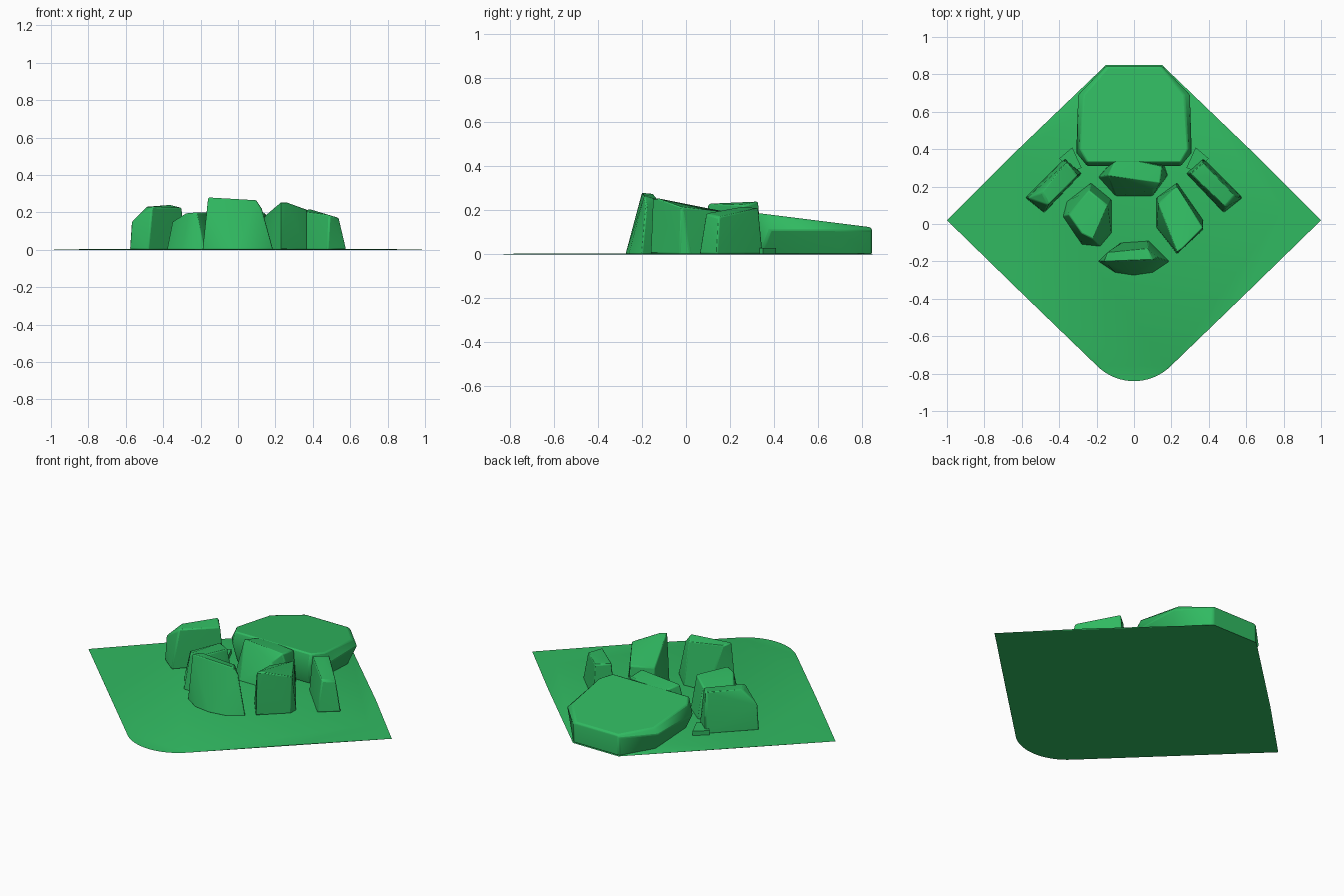
import bpy
import bmesh
from math import radians, sin, cos

cube = bpy.data.objects.get("Cube")
if cube:
    bpy.data.objects.remove(cube, do_unlink=True)

green = bpy.data.materials.new("grass green")
green.use_nodes = True
colour = (0.03, 0.49, 0.12, 1)
green.diffuse_color = colour
green.node_tree.nodes["Principled BSDF"].inputs["Base Color"].default_value = colour


def faceted_block(name, points, bevel=0.0):
    """Convex block around the points, given in hundredths of a unit."""
    bm = bmesh.new()
    for x, y, z in points:
        bm.verts.new((x / 100, y / 100, z / 100))
    hull = bmesh.ops.convex_hull(bm, input=bm.verts)
    spare = {item for key in ("geom_interior", "geom_unused") for item in hull[key]
             if isinstance(item, bmesh.types.BMVert)}
    bmesh.ops.delete(bm, geom=list(spare), context="VERTS")
    bmesh.ops.dissolve_limit(bm, angle_limit=radians(1), verts=bm.verts, edges=bm.edges)
    bmesh.ops.recalc_face_normals(bm, faces=bm.faces)
    mesh = bpy.data.meshes.new(name)
    bm.to_mesh(mesh)
    bm.free()
    mesh.materials.append(green)
    block = bpy.data.objects.new(name, mesh)
    bpy.context.collection.objects.link(block)
    if bevel:
        modifier = block.modifiers.new("worn edges", "BEVEL")
        modifier.width = bevel
        modifier.segments = 2
        modifier.limit_method = "ANGLE"
    bpy.ops.object.select_all(action="DESELECT")
    block.select_set(True)
    bpy.context.view_layer.objects.active = block
    bpy.ops.object.shade_smooth_by_angle(angle=radians(30))
    return block


def level(outline, z):
    """Put a flat outline at one height."""
    return [(x, y, z) for x, y in outline]


def both_sides(outline):
    """Add the mirrored half of an outline."""
    return outline + [(-x, y) for x, y in outline]


# Ground: diamond with a cut back corner, a round front corner and a low rise
front_arc = [(28 * sin(radians(a)), -56 - 28 * cos(radians(a))) for a in range(0, 46, 5)]
rim = both_sides([(100, 2), (15, 85)] + front_arc)
rise = both_sides([(65, 37), (80, 8), (60, -37), (15, 84), (18, -76)])
faceted_block("ground", level(rim, 0) + level(rise, 0.4))

# Large back slab, undercut at the sides and sloping down to the rear
foot = both_sides([(24, 34), (26, 66), (15, 84.5)])
belly = both_sides([(25, 31), (31, 38), (30, 69), (15, 84.5)])
crown = both_sides([(25, 33), (29, 40), (27, 69), (14, 84)])
slab = level(foot, 0) + level(belly, 11)
slab += [(x, y, 18.7 - (y - 33) * 0.125) for x, y in crown]
faceted_block("back_slab", slab, 0.008)

# Front rock, leaning back to a high ridge
foot = [(-19, -20), (-7, -10), (8, -9), (19, -20), (10, -26), (0, -27.5), (-10, -26)]
ridge = [(-16, -20, 28), (10, -19, 26.5), (-14, -15, 27.5), (7, -13, 25), (13, -18, 22)]
faceted_block("front_rock", level(foot, 0) + ridge, 0.006)

# Inner left rock, highest at its front corner
foot = [(12, 14), (12, -2), (23, -16), (37, -3), (37, 2), (23, 22)]
ridge = [(23, -15, 25.5), (26, -13, 25.5), (37, -2, 21.5), (23, 20, 19), (13, 11, 17)]
faceted_block("inner_left_rock", level(foot, 0) + ridge, 0.006)

# Inner right rock, rounded and lower
foot = [(-12, 13), (-12, -5), (-18, -12), (-28, -11), (-38, 4), (-36, 12), (-23, 22)]
ridge = [(-22, -8, 20), (-28, -5, 19.5), (-35, 5, 15), (-24, 18, 18), (-14, 10, 20)]
faceted_block("inner_right_rock", level(foot, 0) + ridge, 0.006)

# Centre rock with a slanted roof ridge
foot = [(-19, 25), (-8, 38), (16, 32), (18, 26), (10, 15), (-10, 15)]
ridge = [(-9, 36, 18), (-14, 26, 20), (14, 22, 20), (15, 31, 19), (10, 18, 16)]
faceted_block("centre_rock", level(foot, 0) + ridge, 0.006)

# Outer rocks, set on the diagonals
foot = both_sides([(28, 27), (37, 35), (58, 14), (48, 6)])
left_foot, right_foot = foot[:4], foot[4:]
ridge = [(30, 27, 21), (37, 33, 21), (39, 25, 21.5), (49, 9, 18.5), (54, 15, 17)]
faceted_block("outer_left_rock", level(left_foot, 0) + ridge, 0.008)
ridge = [(-30, 26, 22.5), (-36, 33, 24), (-46, 10, 23), (-49, 17, 23), (-57, 14, 15)]
faceted_block("outer_right_rock", level(right_foot, 0) + ridge, 0.008)

# Low ledges behind the outer rocks
for name, side in (("left_ledge", 1), ("right_ledge", -1)):
    outline = [(side * x, y) for x, y in ((28, 30), (33, 41), (40, 35), (33, 28))]
    faceted_block(name, level(outline, 0) + level(outline, 3))
